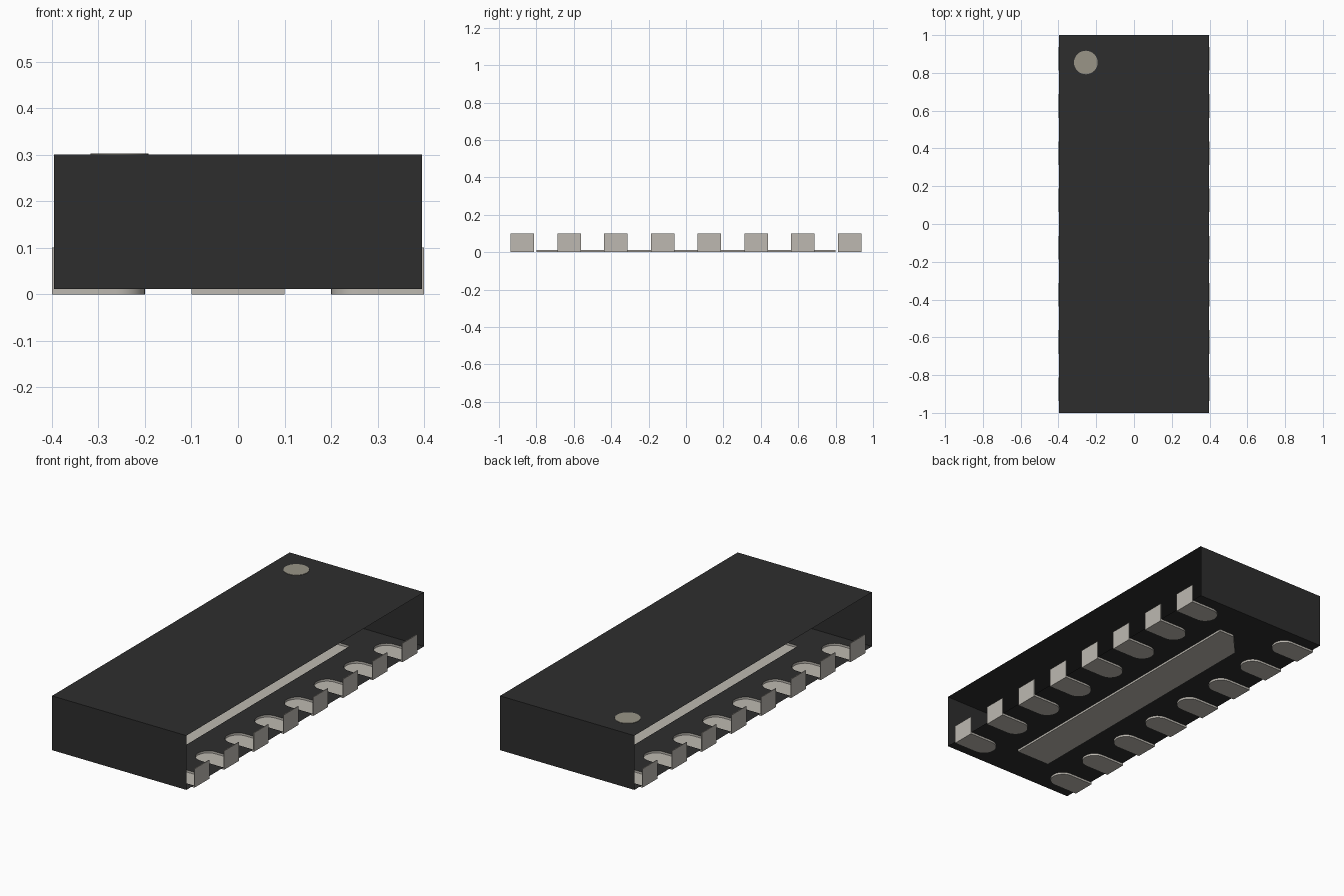
import bpy, bmesh, math

cube = bpy.data.objects.get("Cube")
if cube:
    bpy.data.objects.remove(cube, do_unlink=True)

# Main dimensions
BODY_X, BODY_Y, TOP, FLOOR = 0.396, 1.0, 0.30, 0.011
PAD_OUT, PAD_IN, PAD_HALF, PAD_TOP = 0.40, 0.20, 0.0625, 0.10
PAD_YS = [-0.875 + 0.25 * i for i in range(8)]


def material(name, rgb):
    m = bpy.data.materials.new(name)
    m.use_nodes = True
    m.diffuse_color = (*rgb, 1)
    m.node_tree.nodes["Principled BSDF"].inputs["Base Color"].default_value = (*rgb, 1)
    return m


BLACK = material("black_plastic", (0.027, 0.027, 0.027))
METAL = material("tinned_metal", (0.51, 0.485, 0.44))
MARK = material("grey_mark", (0.32, 0.30, 0.245))


def finish(bm, name, mat):
    """Keep creases sharp, turn the bmesh into an object."""
    for f in bm.faces:
        f.smooth = True
    for e in bm.edges:
        e.smooth = len(e.link_faces) == 2 and e.calc_face_angle(0) < math.radians(30)
    mesh = bpy.data.meshes.new(name)
    bm.to_mesh(mesh)
    bm.free()
    mesh.materials.append(mat)
    ob = bpy.data.objects.new(name, mesh)
    bpy.context.collection.objects.link(ob)
    return ob


def face(bm, pts):
    return bm.faces.new([bm.verts.new(p) for p in pts])


def pad_outline(y, x_end):
    """Foot outline of a contact on the +x side, rounded at its inner end."""
    cx, n = PAD_IN + PAD_HALF, 16
    arc = [(cx - PAD_HALF * math.sin(math.pi * i / n),
            y - PAD_HALF * math.cos(math.pi * i / n)) for i in range(n + 1)]
    return [(x_end, y - PAD_HALF)] + arc + [(x_end, y + PAD_HALF)]


def tray(bm, pts, closed):
    """Bottom sheet at z = 0 with a low rim up to the body floor."""
    face(bm, [(x, y, 0) for x, y in pts])
    ends = pts[1:] + pts[:1] if closed else pts[1:]
    for a, b in zip(pts, ends):
        face(bm, [(*a, 0), (*b, 0), (*b, FLOOR), (*a, FLOOR)])


# Body shell: top and two ends, long sides open between the contacts
bm = bmesh.new()
path = [(-BODY_Y, FLOOR), (-BODY_Y, TOP), (BODY_Y, TOP), (BODY_Y, FLOOR)]
for (y0, z0), (y1, z1) in zip(path, path[1:]):
    face(bm, [(-BODY_X, y0, z0), (BODY_X, y0, z0), (BODY_X, y1, z1), (-BODY_X, y1, z1)])
bmesh.ops.remove_doubles(bm, verts=bm.verts, dist=1e-5)
finish(bm, "body_shell", BLACK)

# Body floor, notched round the contacts and cut out over the centre pad
centre = [(-0.10, -0.80), (0.10, -0.80), (0.10, 0.80), (0.01, 0.80), (-0.10, 0.68)]
half = [(BODY_X, -BODY_Y)]
for y in PAD_YS:
    half += pad_outline(y, BODY_X)
half.append((BODY_X, BODY_Y))
outline = half + [(-x, -y) for x, y in half]
bm = bmesh.new()
for loop in (outline, centre):
    vs = [bm.verts.new((x, y, FLOOR)) for x, y in loop]
    for a, b in zip(vs, vs[1:] + vs[:1]):
        bm.edges.new((a, b))
bmesh.ops.triangle_fill(bm, use_beauty=True, use_dissolve=False,
                        edges=bm.edges[:], normal=(0, 0, -1))
for f in bm.faces:
    f.normal_update()
    if f.normal.z > 0:
        f.normal_flip()
finish(bm, "body_floor", BLACK)

# Centre pad with one clipped corner
bm = bmesh.new()
tray(bm, centre, True)
bmesh.ops.remove_doubles(bm, verts=bm.verts, dist=1e-5)
bmesh.ops.recalc_face_normals(bm, faces=bm.faces)
finish(bm, "centre_pad", METAL)

# One contact: rounded foot plus an upright plate on the side
bm = bmesh.new()
tray(bm, pad_outline(0, PAD_OUT), False)
w, xi, xo = PAD_HALF, BODY_X, PAD_OUT
face(bm, [(xo, -w, 0), (xo, w, 0), (xo, w, PAD_TOP), (xo, -w, PAD_TOP)])
face(bm, [(xi, -w, PAD_TOP), (xo, -w, PAD_TOP), (xo, w, PAD_TOP), (xi, w, PAD_TOP)])
for y in (-w, w):
    face(bm, [(xi, y, FLOOR), (xo, y, FLOOR), (xo, y, PAD_TOP), (xi, y, PAD_TOP)])
bmesh.ops.remove_doubles(bm, verts=bm.verts, dist=1e-5)
bmesh.ops.recalc_face_normals(bm, faces=bm.faces)
contact = finish(bm, "contact_left_1", METAL)

# Repeat the contact along both long sides
for i, y in enumerate(PAD_YS):
    for side, turn in (("left", 0), ("right", math.pi)):
        ob = contact
        if i or turn:
            ob = bpy.data.objects.new(f"contact_{side}_{i + 1}", contact.data)
            bpy.context.collection.objects.link(ob)
        ob.location.y = y
        ob.rotation_euler.z = turn

# Round corner mark on the top
bm = bmesh.new()
bmesh.ops.create_cone(bm, cap_ends=True, segments=32, radius1=0.0625,
                      radius2=0.0625, depth=0.002)
dot = finish(bm, "corner_mark", MARK)
dot.location = (-0.255, 0.855, TOP + 0.001)
